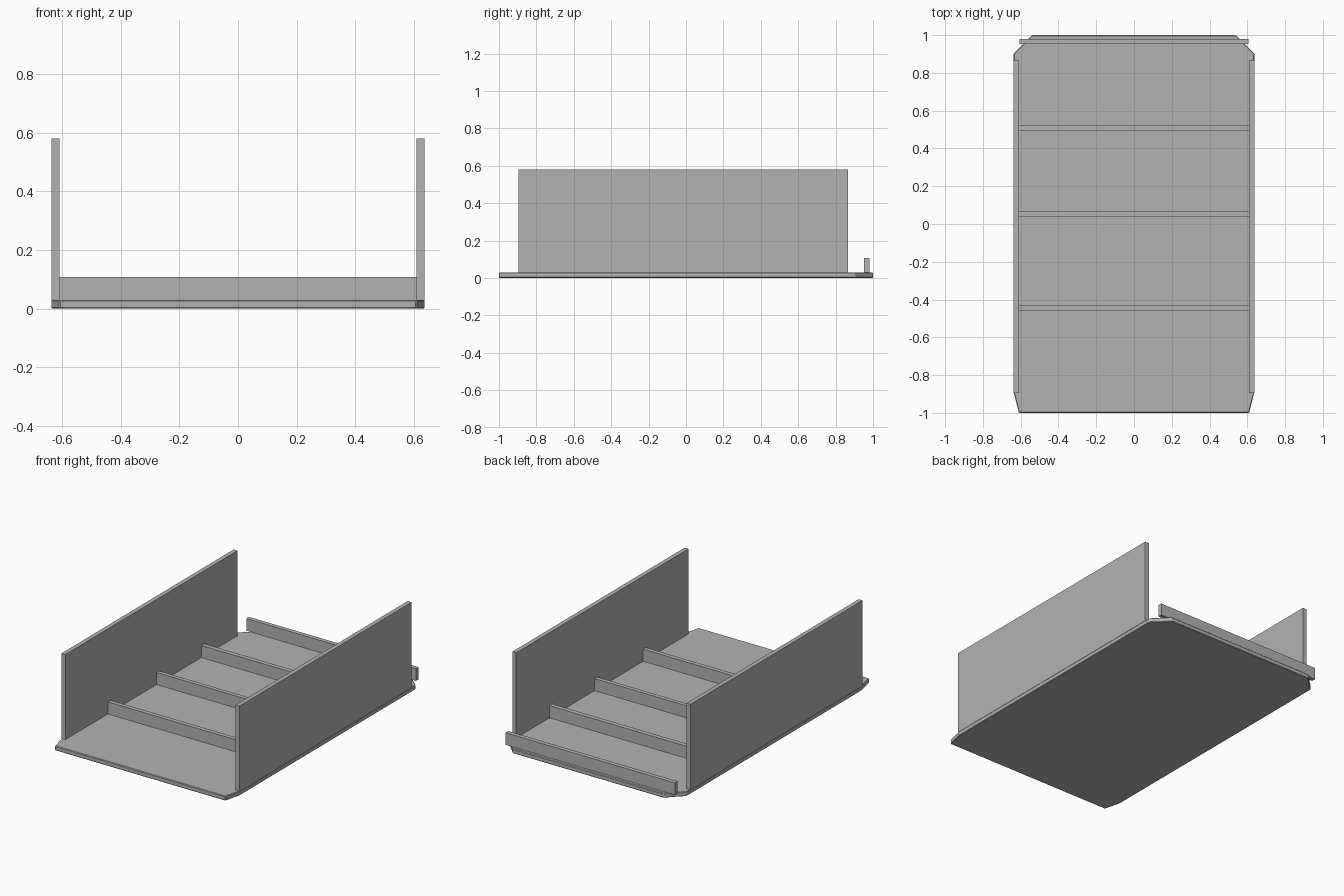
import bpy
import bmesh

cube = bpy.data.objects.get("Cube")
if cube:
    bpy.data.objects.remove(cube, do_unlink=True)

grey = bpy.data.materials.new("plain grey")
grey.use_nodes = True
colour = (0.45, 0.45, 0.45, 1)
grey.diffuse_color = colour
grey.node_tree.nodes["Principled BSDF"].inputs["Base Color"].default_value = colour

BASE_TOP = 0.03


def prism(name, outline, z0, z1):
    """Extrude a flat outline from z0 up to z1."""
    bm = bmesh.new()
    face = bm.faces.new([bm.verts.new((x, y, z0)) for x, y in outline])
    up = bmesh.ops.extrude_face_region(bm, geom=[face])["geom"]
    bmesh.ops.translate(bm, vec=(0, 0, z1 - z0),
                        verts=[v for v in up if isinstance(v, bmesh.types.BMVert)])
    bmesh.ops.recalc_face_normals(bm, faces=bm.faces)
    mesh = bpy.data.meshes.new(name)
    bm.to_mesh(mesh)
    bm.free()
    mesh.materials.append(grey)
    obj = bpy.data.objects.new(name, mesh)
    bpy.context.collection.objects.link(obj)
    return obj


def box(name, x0, x1, y0, y1, z0, z1):
    return prism(name, [(x0, y0), (x1, y0), (x1, y1), (x0, y1)], z0, z1)


# Base plate with clipped corners and a fine edge chamfer
half = [(0.61, -1), (0.637, -0.89), (0.637, 0.903), (0.585, 0.953), (0.54, 1)]
base = prism("base_plate", half + [(-x, y) for x, y in reversed(half)], 0, BASE_TOP)
bevel = base.modifiers.new("edge_chamfer", "BEVEL")
bevel.width = 0.004
bevel.segments = 1

# Side walls
for side, sign in (("left", 1), ("right", -1)):
    x0, x1 = sorted((sign * 0.609, sign * 0.637))
    box(side + "_wall", x0, x1, -0.895, 0.865, BASE_TOP - 0.002, 0.58)

# Cross slats between the walls, and the rail at the back
for name, y0, y1 in (("front_slat", -0.46, -0.432), ("middle_slat", 0.038, 0.065),
                     ("rear_slat", 0.495, 0.525)):
    box(name, -0.61, 0.61, y0, y1, BASE_TOP - 0.002, 0.108)
box("back_rail", -0.607, 0.607, 0.952, 0.98, BASE_TOP, 0.108)
